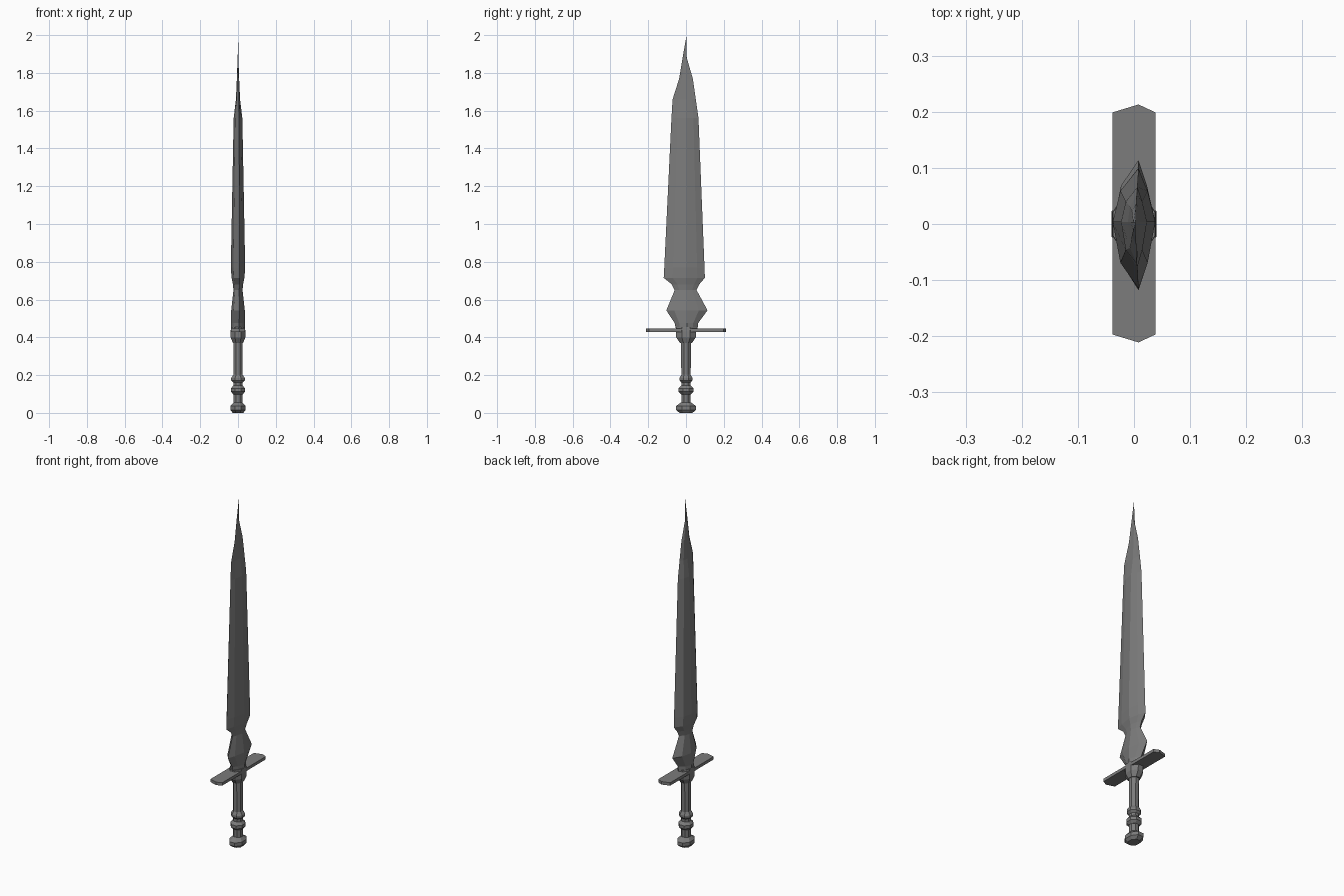
import bpy
import bmesh
import math

cube = bpy.data.objects.get("Cube")
if cube:
    bpy.data.objects.remove(cube, do_unlink=True)

# One dull steel colour for the whole sword
steel = bpy.data.materials.new("dull_grey_steel")
steel.use_nodes = True
GREY = (0.2, 0.2, 0.2, 1)
steel.diffuse_color = GREY
steel.node_tree.nodes["Principled BSDF"].inputs["Base Color"].default_value = GREY


def loft(name, rings):
    """Join cross-sections of equal point count into a closed, flat-faced solid."""
    bm = bmesh.new()
    loops = [[bm.verts.new(p) for p in ring] for ring in rings]
    n = len(loops[0])
    for a, b in zip(loops, loops[1:]):
        for i in range(n):
            j = (i + 1) % n
            bm.faces.new((a[i], a[j], b[j], b[i]))
    bm.faces.new(loops[0][::-1])
    bm.faces.new(loops[-1])
    bmesh.ops.remove_doubles(bm, verts=bm.verts, dist=0.0002)
    bmesh.ops.recalc_face_normals(bm, faces=bm.faces)
    mesh = bpy.data.meshes.new(name)
    bm.to_mesh(mesh)
    bm.free()
    mesh.materials.append(steel)
    obj = bpy.data.objects.new(name, mesh)
    bpy.context.collection.objects.link(obj)
    return obj


def blade_ring(z, front, back, half, edge):
    """Eight-point lens: two cutting edges, two ridges and four bevel corners."""
    mid, bevel, reach = 0.004, 0.64, 0.6
    return [(edge, front, z), (half * bevel, front * reach, z),
            (half, mid, z), (half * bevel, back * reach, z),
            (edge, back, z), (-half * bevel, back * reach, z),
            (-half, mid, z), (-half * bevel, front * reach, z)]


def turned(name, profile, sides=8):
    """Faceted turned part from (z, half width x, half width y) rows."""
    k = 1 / math.cos(math.pi / sides)
    angles = [2 * math.pi * (i + 0.5) / sides for i in range(sides)]
    return loft(name, [[(k * rx * math.cos(a), k * ry * math.sin(a), z) for a in angles]
                       for z, rx, ry in profile])


# Blade: height, front edge, back edge, half thickness, edge offset
blade = [(0.715, -0.118, 0.100, 0.034, 0.008),
         (0.77, -0.115, 0.098, 0.038, 0.008),
         (1.56, -0.077, 0.066, 0.023, 0.006),
         (1.66, -0.071, 0.052, 0.011, 0.005),
         (1.77, -0.036, 0.036, 0.006, 0.004),
         (1.88, -0.018, 0.004, 0.002, 0.003)]
tip = [(0.003, 0.003, 2.0)] * 8
loft("blade", [blade_ring(*row) for row in blade] + [tip])

# Flared neck between the guard and the blade shoulders
neck = [(0.43, -0.050, 0.060, 0.038, 0.004),
        (0.475, -0.060, 0.064, 0.038, 0.006),
        (0.543, -0.104, 0.114, 0.036, 0.008),
        (0.65, -0.060, 0.056, 0.024, 0.006),
        (0.68, -0.075, 0.070, 0.027, 0.008),
        (0.715, -0.118, 0.100, 0.034, 0.008)]
loft("blade_neck", [blade_ring(*row) for row in neck])

# Crossguard: thin bar with shallow pointed ends
outline = [(-0.038, -0.197), (0.008, -0.211), (0.038, -0.197),
           (0.038, 0.199), (0.008, 0.213), (-0.038, 0.199)]
loft("crossguard", [[(x, y, z) for x, y in outline] for z in (0.429, 0.446)])

# Collar, grip with two rings, and pommel
turned("guard_collar", [(0.37, 0.027, 0.032), (0.4, 0.039, 0.052),
                        (0.43, 0.039, 0.054), (0.455, 0.037, 0.052)])
turned("grip", [(0.03, 0.024, 0.024), (0.39, 0.024, 0.026)])
turned("upper_grip_ring", [(0.16, 0.024, 0.024), (0.172, 0.036, 0.034),
                           (0.185, 0.036, 0.034), (0.203, 0.024, 0.024)])
turned("lower_grip_ring", [(0.098, 0.025, 0.025), (0.112, 0.037, 0.040),
                           (0.13, 0.037, 0.040), (0.145, 0.025, 0.025)])
turned("pommel", [(0.0, 0.028, 0.034), (0.016, 0.040, 0.054),
                  (0.036, 0.040, 0.054), (0.055, 0.024, 0.026)])
